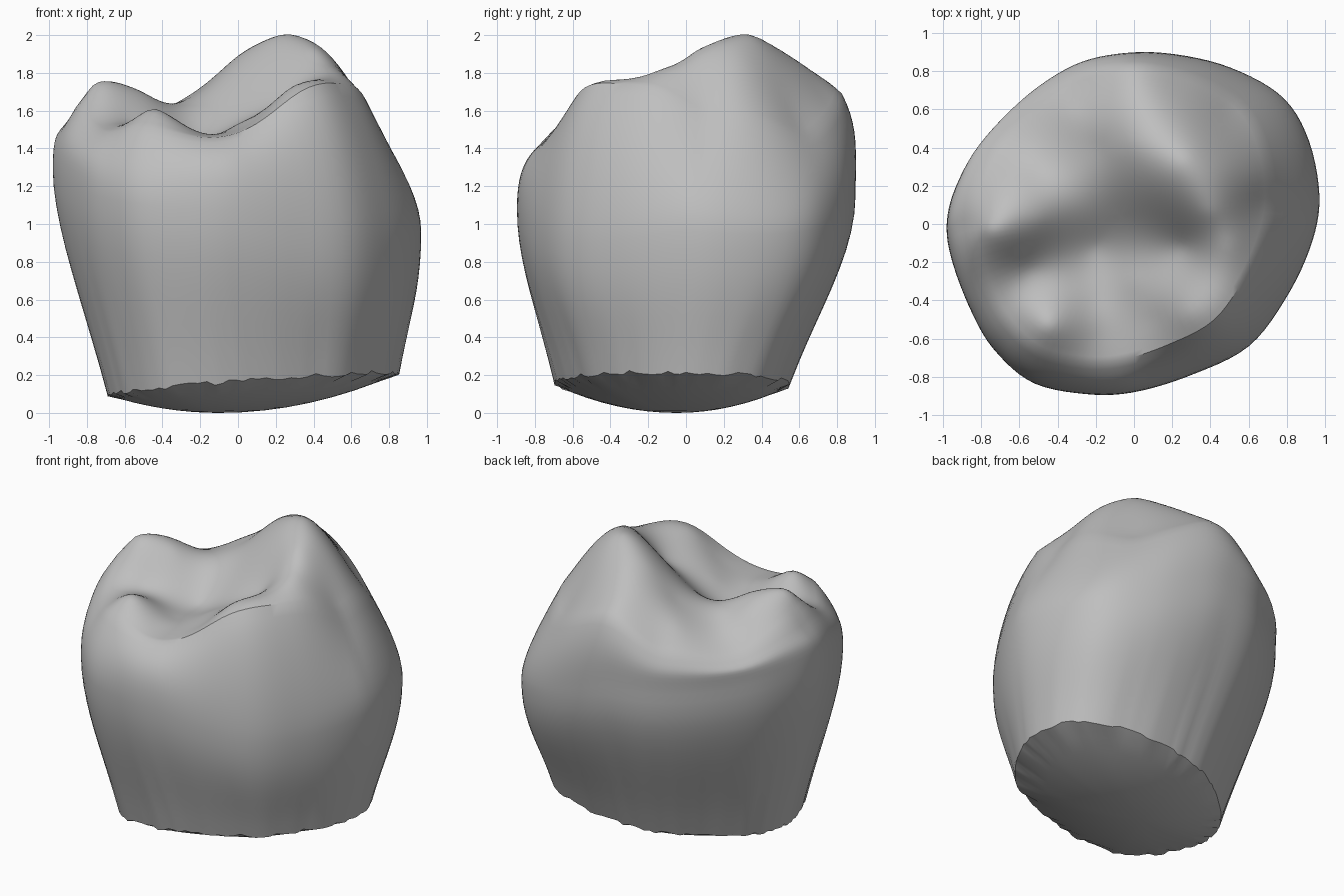
import bpy
import bmesh
import math
import random
from mathutils import Vector
from mathutils.geometry import interpolate_bezier

random.seed(4)
SEGMENTS = 112
WALL_STEPS = 10
TOP_RINGS = 26
BASE_RINGS = 8

cube = bpy.data.objects.get("Cube")
if cube:
    bpy.data.objects.remove(cube, do_unlink=True)

# Widest outline of the crown, counter-clockwise
OUTLINE = [(.97, .15), (.91, .45), (.77, .67), (.5, .82), (.2, .89), (-.05, .89),
           (-.3, .83), (-.55, .67), (-.8, .42), (-.93, .2), (-.98, 0), (-.95, -.2),
           (-.85, -.46), (-.73, -.66), (-.53, -.83), (-.25, -.89), (0, -.88),
           (.3, -.79), (.6, -.64), (.8, -.38), (.93, -.1)]

# Heights of the cusps, ridges, grooves and rim of the chewing surface
TALL_CUSP = [(.27, .34, 2), (.22, .74, 1.67), (0, .78, 1.73), (-.15, .75, 1.67),
             (.1, .58, 1.87), (0, .4, 1.89), (-.2, .4, 1.71), (.5, .3, 1.85),
             (.62, .25, 1.71), (.5, .6, 1.54), (.4, .06, 1.92), (.7, .1, 1.58),
             (-.05, .1, 1.68), (.33, .2, 1.98)]
SIDE_CUSP = [(-.76, -.03, 1.74), (-.86, 0, 1.61), (-.5, .02, 1.69),
             (-.35, .08, 1.62), (-.62, .2, 1.67)]
FRONT_CUSPS = [(-.45, -.53, 1.61), (-.62, -.55, 1.5), (-.45, -.74, 1.47),
               (.42, -.42, 1.76), (.28, -.47, 1.72), (.1, -.5, 1.56),
               (.5, -.12, 1.82), (.6, -.4, 1.7), (.35, -.66, 1.65), (0, -.72, 1.48)]
GROOVES = [(-.2, -.12, 1.46), (-.2, -.4, 1.47), (-.2, -.6, 1.48), (0, -.3, 1.53),
           (.26, -.12, 1.67), (-.55, -.24, 1.53), (-.8, -.28, 1.54),
           (-.5, .3, 1.6), (-.68, .4, 1.5), (-.35, .6, 1.61), (-.32, .74, 1.54)]


def kernel(dx, dy):
    r2 = dx * dx + dy * dy
    return r2 * math.log(r2) if r2 > 1e-9 else 0.0


def solve(matrix, values):
    """Gaussian elimination with pivoting."""
    rows = [list(r) + [v] for r, v in zip(matrix, values)]
    n = len(rows)
    for i in range(n):
        best = max(range(i, n), key=lambda k: abs(rows[k][i]))
        rows[i], rows[best] = rows[best], rows[i]
        for k in range(i + 1, n):
            f = rows[k][i] / rows[i][i]
            rows[k] = [a - f * b for a, b in zip(rows[k], rows[i])]
    out = [0.0] * n
    for i in reversed(range(n)):
        rest = sum(rows[i][k] * out[k] for k in range(i + 1, n))
        out[i] = (rows[i][n] - rest) / rows[i][i]
    return out


def thin_plate(points):
    """Smooth height function passing through the given points."""
    matrix = [[kernel(a[0] - b[0], a[1] - b[1]) for b in points] + [1, a[0], a[1]]
              for a in points]
    for row in ([1] * len(points), [p[0] for p in points], [p[1] for p in points]):
        matrix.append(row + [0, 0, 0])
    w = solve(matrix, [p[2] for p in points] + [0, 0, 0])

    def height(x, y):
        bumps = sum(c * kernel(x - p[0], y - p[1]) for c, p in zip(w, points))
        return bumps + w[-3] + w[-2] * x + w[-1] * y
    return height


def closed_curve(points, count):
    """Even samples of a smooth closed curve through the points."""
    n = len(points)
    samples = []
    for i in range(count):
        t = i * n / count
        k = int(t)
        f = t - k
        a, b, c, d = (Vector(points[(k + j) % n]) for j in (-1, 0, 1, 2))
        samples.append(b + .5 * f * (c - a + f * (2 * a - 5 * b + 4 * c - d
                                                  + f * (3 * (b - c) + d - a))))
    return samples


height = thin_plate(TALL_CUSP + SIDE_CUSP + FRONT_CUSPS + GROOVES)
centre = Vector((-.07, .05))


def top_point(p, s):
    """Point on the chewing surface, s = 1 at its rim."""
    q = centre + Vector((p.x * .81, p.y * .865)) * s
    return Vector((q.x, q.y, height(q.x, q.y)))


def meridian(p):
    """Points from the base centre, up the wall, and over the top."""
    # the base is stretched along one diagonal and narrowed along the other
    skew = 2 * p.x * p.y / p.length_squared
    spread = 1 + (.065 if skew > 0 else .025) * skew
    base = Vector((p.x * .78 * spread + .08, p.y * .68 * spread - .07, 0))
    base.z = .145 + .08 * base.x - .03 * base.y
    middle = Vector((-.1, -.05, 0))
    rough = random.uniform(-.01, .014)
    points = []
    for i in range(1, BASE_RINGS):
        s = i / BASE_RINGS
        q = middle.lerp(base, s)
        points.append(Vector((q.x, q.y, base.z * s * s)))
    base.z += rough
    points.append(base)
    # wall: two curves meeting at the widest ring, which dips at the corners
    widest = Vector((p.x, p.y, 1.13 - .17 * p.x + .06 * p.y - .07 * abs(skew)))
    rim = top_point(p, 1)
    slope = (rim - top_point(p, .93)).normalized()
    outward = Vector((p.x, p.y, 0)).normalized()
    rim_pull = (widest - rim) * .2 + slope * .1
    low = interpolate_bezier(base, base.lerp(widest, .4) + outward * .01,
                             widest - Vector((0, 0, .3)), widest, WALL_STEPS + 1)
    lift = Vector((0, 0, .22 - .08 * max(skew, 0)))
    high = interpolate_bezier(widest, widest + lift,
                              rim + rim_pull, rim, WALL_STEPS + 1)
    points += low[1:] + high[1:]
    points += [top_point(p, 1 - i / TOP_RINGS) for i in range(1, TOP_RINGS)]
    return points


# Crown surface: stitched meridians closed by a fan at each end
bm = bmesh.new()
columns = [[bm.verts.new(co) for co in meridian(p)]
           for p in closed_curve(OUTLINE, SEGMENTS)]
bottom = bm.verts.new((-.1, -.05, 0))
summit = bm.verts.new((centre.x, centre.y, height(*centre)))
for a, b in zip(columns, columns[1:] + columns[:1]):
    bm.faces.new((bottom, b[0], a[0]))
    for k in range(len(a) - 1):
        bm.faces.new((a[k], b[k], b[k + 1], a[k + 1]))
    bm.faces.new((a[-1], b[-1], summit))
bmesh.ops.recalc_face_normals(bm, faces=bm.faces)

mesh = bpy.data.meshes.new("tooth_crown")
bm.to_mesh(mesh)
bm.free()
crown = bpy.data.objects.new("tooth_crown", mesh)
bpy.context.collection.objects.link(crown)

# Single plain grey colour
grey = bpy.data.materials.new("plain_grey")
grey.use_nodes = True
colour = (.52, .52, .52, 1)
grey.diffuse_color = colour
grey.node_tree.nodes["Principled BSDF"].inputs["Base Color"].default_value = colour
mesh.materials.append(grey)

bpy.context.view_layer.objects.active = crown
crown.select_set(True)
bpy.ops.object.shade_smooth_by_angle(angle=math.radians(35))
